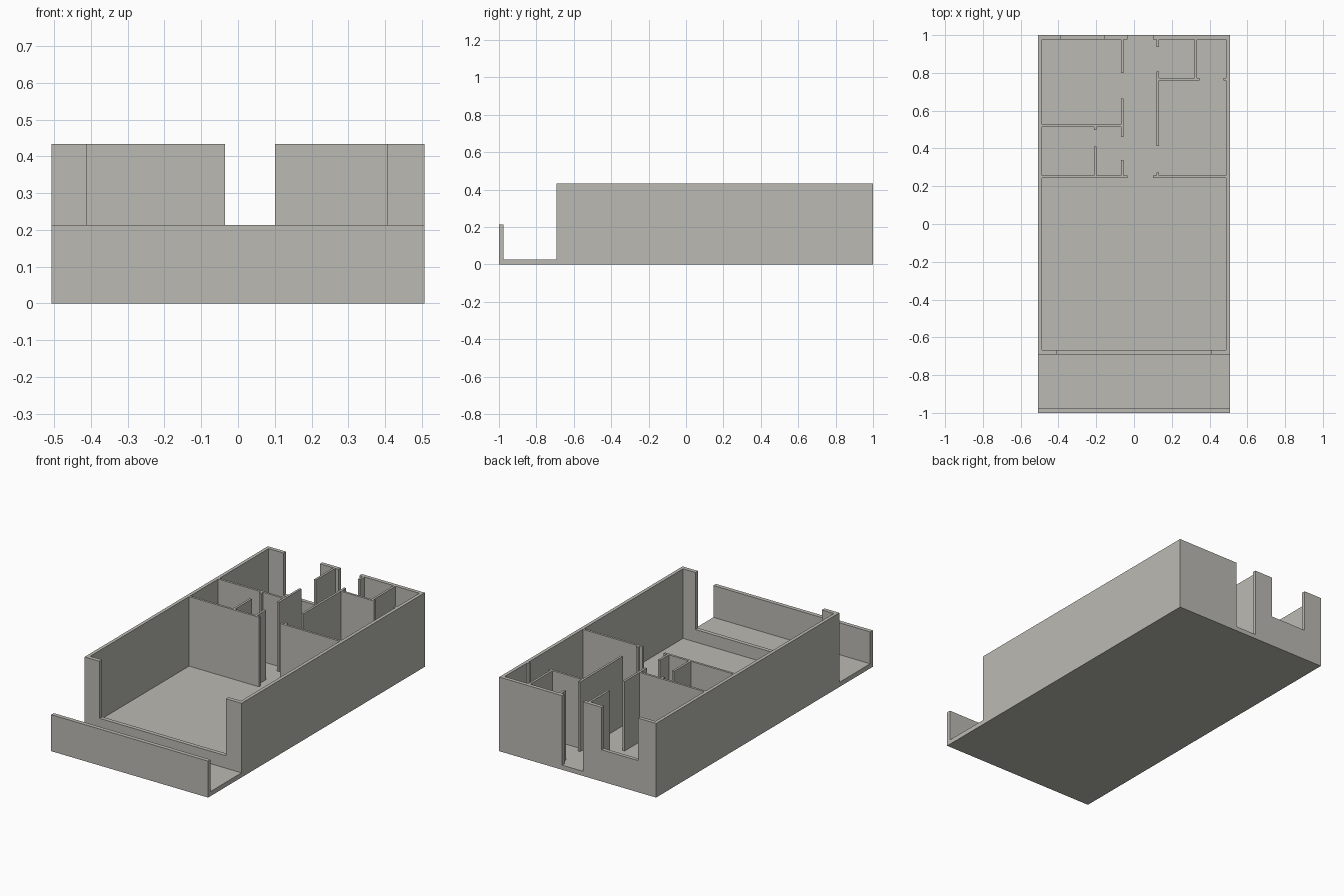
import bpy

if "Cube" in bpy.data.objects:
    bpy.data.objects.remove(bpy.data.objects["Cube"], do_unlink=True)

# Main dimensions
HALF_W, INNER_W = 0.507, 0.487
FLOOR, TOP, PARAPET = 0.027, 0.433, 0.213
FRONT_OUT, FRONT_IN, BACK_IN = -0.692, -0.668, 0.978
THIN = 0.013

mat = bpy.data.materials.new("warm_grey")
mat.use_nodes = True
grey = (0.50, 0.49, 0.45, 1)
mat.diffuse_color = grey
mat.node_tree.nodes["Principled BSDF"].inputs["Base Color"].default_value = grey


def box(name, x, y, z):
    """Box spanning the given (low, high) ranges."""
    bpy.ops.mesh.primitive_cube_add(size=1)
    ob = bpy.context.object
    ob.name = name
    for v in ob.data.vertices:
        v.co = [r[0] if c < 0 else r[1] for c, r in zip(v.co, (x, y, z))]
    ob.data.materials.append(mat)
    return ob


def cut(target, x, y, z):
    """Remove a box-shaped volume from the target."""
    cutter = box("cutter", x, y, z)
    cutter.hide_render = True
    mod = target.modifiers.new("cut", "BOOLEAN")
    mod.operation, mod.solver, mod.object = "DIFFERENCE", "EXACT", cutter
    bpy.context.view_layer.objects.active = target
    bpy.ops.object.modifier_apply(modifier=mod.name)
    bpy.data.objects.remove(cutter, do_unlink=True)


# Shell: floor slab, outer walls and balcony parapet in one piece
shell = box("building_shell", (-HALF_W, HALF_W), (-1, 1), (0, TOP))
cut(shell, (-2, 2), (-2, FRONT_OUT), (PARAPET, 2))                  # above balcony
cut(shell, (-2, 2), (-0.976, FRONT_OUT), (FLOOR, 2))                # balcony
cut(shell, (-INNER_W, INNER_W), (FRONT_IN, BACK_IN), (FLOOR, 2))    # rooms
cut(shell, (-0.41, 0.407), (-0.8, -0.6), (0.1, 2))                  # front opening
cut(shell, (-0.39, -0.155), (0.9, 2), (0.185, 2))                   # back window
cut(shell, (-0.035, 0.1), (0.9, 2), (FLOOR, 2))                     # back door


def cross_wall(name, y, *spans):
    """Partition running in x, one box per span."""
    for x0, x1 in spans:
        box(name, (x0, x1), (y, y + THIN), (FLOOR, TOP))


def long_wall(name, x, *spans):
    """Partition running in y, one box per span."""
    for y0, y1 in spans:
        box(name, (x, x + THIN), (y0, y1), (FLOOR, TOP))


# Partitions, with gaps between spans for doorways
LIVING, BEDROOM, BATH = 0.244, 0.513, 0.76
cross_wall("living_room_wall", LIVING, (-INNER_W, -0.035), (0.1, INNER_W))
cross_wall("bedroom_wall", BEDROOM, (-INNER_W, -0.069))
cross_wall("bathroom_wall", BATH, (0.133, 0.347), (0.473, INNER_W))
long_wall("corridor_wall_right", -0.069,
          (LIVING + THIN, 0.34), (0.46, 0.665), (0.8, BACK_IN))
long_wall("corridor_wall_left", 0.12,
          (LIVING + THIN, 0.272), (0.412, 0.808), (0.937, BACK_IN))
long_wall("closet_wall", -0.211, (LIVING + THIN, 0.41), (0.497, BEDROOM))
long_wall("bathroom_side_wall", 0.321, (BATH + THIN, BACK_IN))
